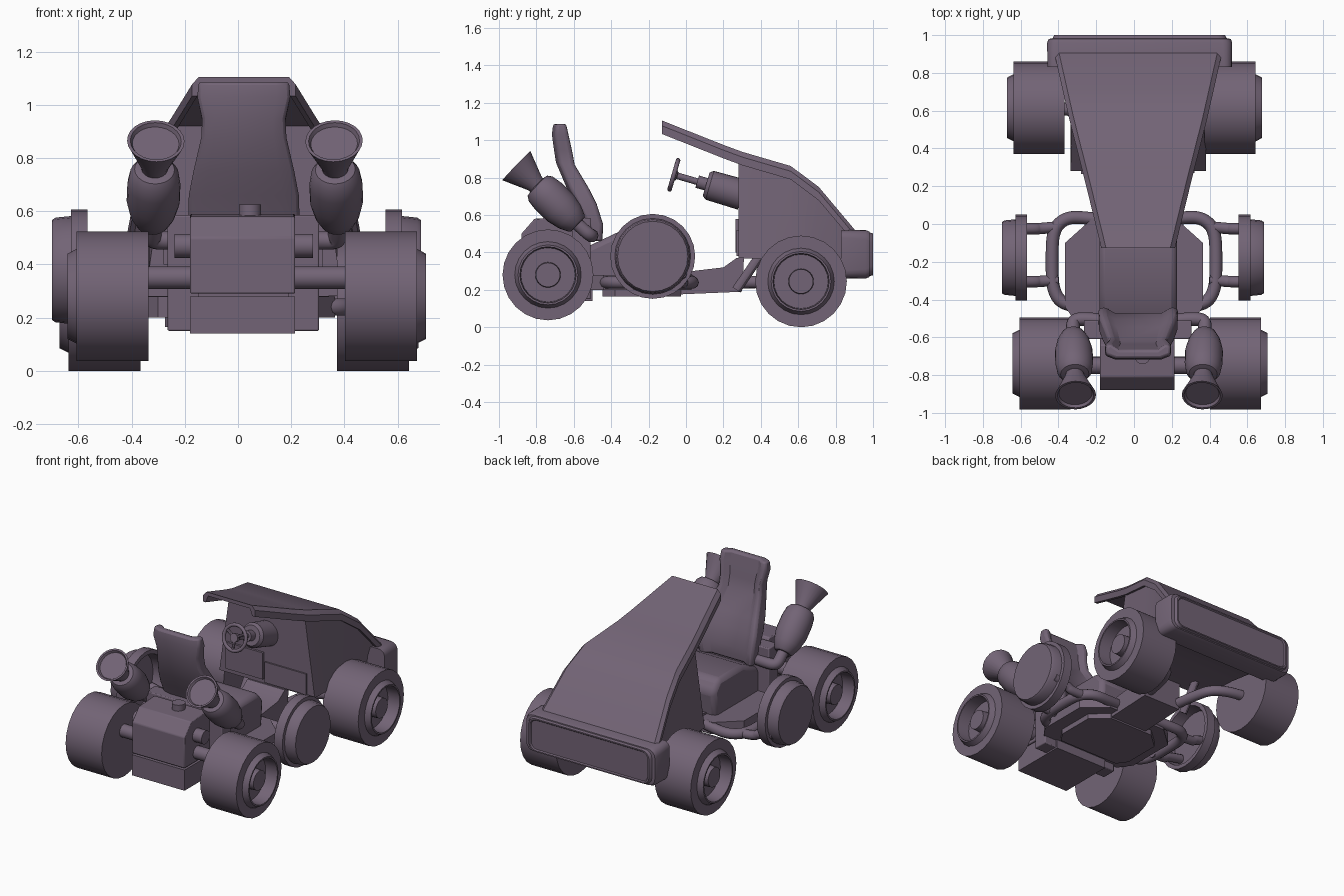
import bpy, bmesh, math
from mathutils import Vector

if "Cube" in bpy.data.objects:
    bpy.data.objects.remove(bpy.data.objects["Cube"])

mat = bpy.data.materials.new("mauve grey")
mat.diffuse_color = (0.17, 0.127, 0.18, 1)
mat.use_nodes = True
mat.node_tree.nodes["Principled BSDF"].inputs["Base Color"].default_value = mat.diffuse_color
CX = 0.022  # body centre line


def loft(name, rings, bevel=0, seg=2):
    """Skin a list of equal-length closed rings and cap both ends."""
    bm = bmesh.new()
    vs = [[bm.verts.new(p) for p in r] for r in rings]
    n = len(vs[0])
    for a, b in zip(vs, vs[1:]):
        for i in range(n):
            j = (i + 1) % n
            bm.faces.new((a[i], a[j], b[j], b[i]))
    bm.faces.new(vs[0][::-1])
    bm.faces.new(vs[-1])
    bmesh.ops.recalc_face_normals(bm, faces=bm.faces)
    me = bpy.data.meshes.new(name)
    bm.to_mesh(me)
    bm.free()
    me.materials.append(mat)
    ob = bpy.data.objects.new(name, me)
    bpy.context.collection.objects.link(ob)
    if bevel:
        m = ob.modifiers.new("bevel", 'BEVEL')
        m.width, m.segments, m.limit_method = bevel, seg, 'ANGLE'
        m.angle_limit = math.radians(40)
    return ob


def prism(name, pts, x0, x1, bevel=0):
    """Side profile (y, z) extruded along x."""
    return loft(name, [[(x, y, z) for y, z in pts] for x in (x0, x1)], bevel)


def box(name, x, y, z, bevel=0):
    return prism(name, [(y[0], z[0]), (y[1], z[0]), (y[1], z[1]), (y[0], z[1])], *x, bevel)


def lathe(name, prof, origin, axis, n=24):
    """Profile of (distance along axis, radius) spun around the axis."""
    q = Vector(axis).to_track_quat('Z', 'Y')
    o = Vector(origin)
    ang = [2 * math.pi * i / n for i in range(n)]
    return loft(name, [[o + q @ Vector((r * math.cos(a), r * math.sin(a), d)) for a in ang]
                       for d, r in prof])


def rod(name, a, b, r, n=20):
    a, b = Vector(a), Vector(b)
    return lathe(name, [(0, r), ((b - a).length, r)], a, b - a, n)


def tube(name, pts, r, cyclic=False):
    cu = bpy.data.curves.new(name, 'CURVE')
    cu.dimensions = '3D'
    cu.bevel_depth, cu.bevel_resolution, cu.use_fill_caps = r, 3, True
    sp = cu.splines.new('NURBS')
    sp.points.add(len(pts) - 1)
    for p, c in zip(sp.points, pts):
        p.co = (*c, 1)
    sp.order_u, sp.resolution_u = 3, 6
    sp.use_endpoint_u, sp.use_cyclic_u = not cyclic, cyclic
    cu.materials.append(mat)
    ob = bpy.data.objects.new(name, cu)
    bpy.context.collection.objects.link(ob)
    return ob


for s, side in ((-1, "left"), (1, "right")):
    # wheels: tyre, raised rim lip, recess and hub
    for name, cx, y, z, r in (("front", .003, .615, .245, .245), ("rear", .033, -.738, .28, .243)):
        prof = [(0, .13), (0, r), (.27, r), (.27, .178), (.305, .16), (.305, .15),
                (.22, .145), (.22, .068), (.275, .065)]
        lathe(f"{name}_wheel_{side}", prof, (cx + s * .37, y, z), (s, 0, 0))
    # side drums, hollow at the back
    lathe(f"side_drum_{side}", [(.08, .19), (0, .2), (0, .227), (.062, .227), (.062, .203),
                                (.12, .197), (.134, .188)], (-.006 + s * .56, -.178, .379), (s, 0, 0))
    # side guard loop and its links to the drum
    tube(f"side_loop_{side}", [(s * .16, .02, .25), (s * .26, .035, .24), (s * .36, .035, .24),
         (s * .43, -.03, .24), (s * .435, -.2, .24), (s * .43, -.36, .24), (s * .36, -.44, .24),
         (s * .2, -.445, .24)], .034)
    for y in (-.025, -.305):
        tube(f"drum_link_{side}", [(s * .4, y + .01, .24), (s * .5, y, .24), (s * .53, y, .27),
                                   (s * .64, y, .29)], .03)
    # exhaust: bell, canister and elbow pipe
    x, ax = CX + .004 + s * .348, Vector((-s * .03, -.72, .69)).normalized()
    c = Vector((x, -.60, .57))
    lathe(f"exhaust_canister_{side}", [(-.03, .05), (-.02, .062), (.03, .085), (.10, .1), (.19, .1),
          (.245, .092), (.27, .075), (.275, .05)], c, ax)
    lathe(f"exhaust_bell_{side}", [(.25, .045), (.29, .052), (.425, .108), (.425, .096),
                                   (.41, .088)], c, ax)
    tube(f"exhaust_pipe_{side}", [c + ax * .02, c - ax * .06, (x, -.51, .49),
                                  (x - s * .06, -.50, .49), (CX + s * .2, -.51, .49)], .036)
    # engine end caps
    rod(f"engine_cap_{side}", (CX + s * .15, -.75, .47), (CX + s * .26, -.75, .47), .045)
    # curved front suspension arms
    tube(f"front_arm_{side}", [(s * .42, .615, .25), (s * .2, .6, .25), (s * .13, .4, .24),
                               (s * .11, .2, .24)], .034)
    rod(f"front_strut_{side}", (CX + s * .2, .27, .2), (CX + s * .2, .40, .39), .025, 12)

# rear axle
rod("rear_axle", (-.35, -.745, .35), (.41, -.745, .35), .043)

# engine block, sump, filler cap and rear frame
prism("engine_block", [(-.88, .29), (-.88, .5), (-.81, .58), (-.64, .59), (-.58, .5), (-.58, .29)],
      -.18, .215, .006)
box("sump", (-.18, .215), (-.88, -.5), (.14, .28))
box("sump_gap", (-.15, .19), (-.85, -.55), (.27, .30))
rod("filler_cap", (.045, -.70, .57), (.045, -.70, .625), .042)
box("rear_frame", (-.265, .305), (-.61, -.51), (.15, .585), .006)

# floor pan and forward neck
pan = [(-.3, -.53), (.3, -.53), (.365, -.44), (.365, -.1), (.22, .03), (-.22, .03),
       (-.365, -.1), (-.365, -.44)]
loft("floor_pan", [[(x, y, z) for x, y in pan] for z in (.2, .28)])
loft("floor_pan_keel", [[(x * .75, y * .75 - .05, z) for x, y in pan] for z in (.165, .2)])
prism("floor_neck", [(-.05, .175), (.3, .19), (.31, .37), (.27, .37), (.2, .32), (.03, .30), (-.05, .29)],
      CX - .14, CX + .14)

# seat cushion and dished seat back
prism("seat_cushion", [(-.55, .24), (-.06, .24), (-.04, .44), (-.1, .51), (-.36, .51), (-.55, .42)],
      CX - .205, CX + .205, .03)
rows = [(-.503, .46, -.444, .46, .2), (-.54, .55, -.44, .55, .21), (-.594, .66, -.475, .66, .207),
        (-.64, .75, -.515, .74, .19), (-.695, .88, -.592, .87, .16), (-.706, .95, -.605, .94, .157),
        (-.717, 1.03, -.625, 1.03, .175), (-.71, 1.087, -.638, 1.087, .17)]
rings = []
for yb, zb, yf, zf, w in rows:
    yd, zd = yf - .03, zf
    rings.append([(CX - w, yb + .02, zb), (CX - w * .7, yb, zb), (CX + w * .7, yb, zb),
                  (CX + w, yb + .02, zb), (CX + w, yf - .01, zf), (CX + w * .85, yf, zf),
                  (CX + w * .6, yd, zd), (CX - w * .6, yd, zd), (CX - w * .85, yf, zf),
                  (CX - w, yf - .01, zf)])
loft("seat_back", rings, .012)

# hood: thin canopy shell over a solid body
st = [(-.128, 1.105, .195), (.2, .975, .275), (.3, .938, .3), (.56, .862, .366),
      (.71, .75, .4), (.91, .512, .445)]
rings = []
for y, z, w in st:
    half = [(w, z - .072), (w, z - .028), (w - .025, z)]
    inn = [(w - .02, z - .072), (w - .038, z - .025)]
    rings.append([(CX - a, y, b) for a, b in half] + [(CX + a, y, b) for a, b in half[::-1]]
                 + [(CX + a, y, b) for a, b in inn] + [(CX - a, y, b) for a, b in inn[::-1]])
loft("hood_canopy", rings)
body = [(.28, .92, .28, .37, .358), (.56, .845, .35, .36, .358), (.71, .735, .385, .34, .358),
        (.89, .51, .425, .3, .36)]
loft("hood_body", [[(CX - wb, y, zb), (CX - wt, y, zt), (CX + wt, y, zt), (CX + wb, y, zb)]
                   for y, zt, wt, zb, wb in body])
# panels on the back wall of the hood
box("dash_panel_left", (-.28, .0), (.265, .29), (.40, .58))
box("dash_panel_right", (.01, .32), (.27, .29), (.38, .52))


# rounded bumper with a framed, slightly recessed face
def rrect(hx, hz, r, y):
    out = []
    for k, (sx, sz) in enumerate(((1, 1), (-1, 1), (-1, -1), (1, -1))):
        for i in range(5):
            a = math.pi / 2 * (k + i / 4)
            out.append((CX + .008 + sx * (hx - r) + r * math.cos(a), y,
                        .39 + sz * (hz - r) + r * math.sin(a)))
    return out


loft("bumper", [rrect(.488, .128, .04, .83), rrect(.49, .13, .05, .96), rrect(.482, .122, .05, .98),
                rrect(.462, .116, .05, .982), rrect(.452, .112, .05, 1.0), rrect(.442, .104, .045, 1.0),
                rrect(.436, .098, .04, .992)])

# steering wheel and column
ax = Vector((0, .96, -.28)).normalized()
c = Vector((CX, -.065, .815))
u, v = Vector((1, 0, 0)), ax.cross(Vector((1, 0, 0)))
tube("steering_wheel", [c + .083 * (u * math.cos(a) + v * math.sin(a))
     for a in (2 * math.pi * i / 16 for i in range(16))], .012, True)
for k in range(3):
    a = math.pi / 2 + k * 2 * math.pi / 3
    rod("steering_spoke", c, c + .08 * (u * math.cos(a) + v * math.sin(a)), .01, 8)
lathe("steering_column", [(-.012, .028), (.015, .028), (.02, .018), (.13, .018), (.13, .034),
      (.18, .034), (.18, .065), (.2, .08), (.38, .083)], c, ax)

# keep hard edges crisp and curved parts smooth
for o in bpy.data.objects:
    o.select_set(o.type == 'MESH')
    if o.type == 'MESH':
        bpy.context.view_layer.objects.active = o
bpy.ops.object.shade_smooth_by_angle(angle=math.radians(30))
